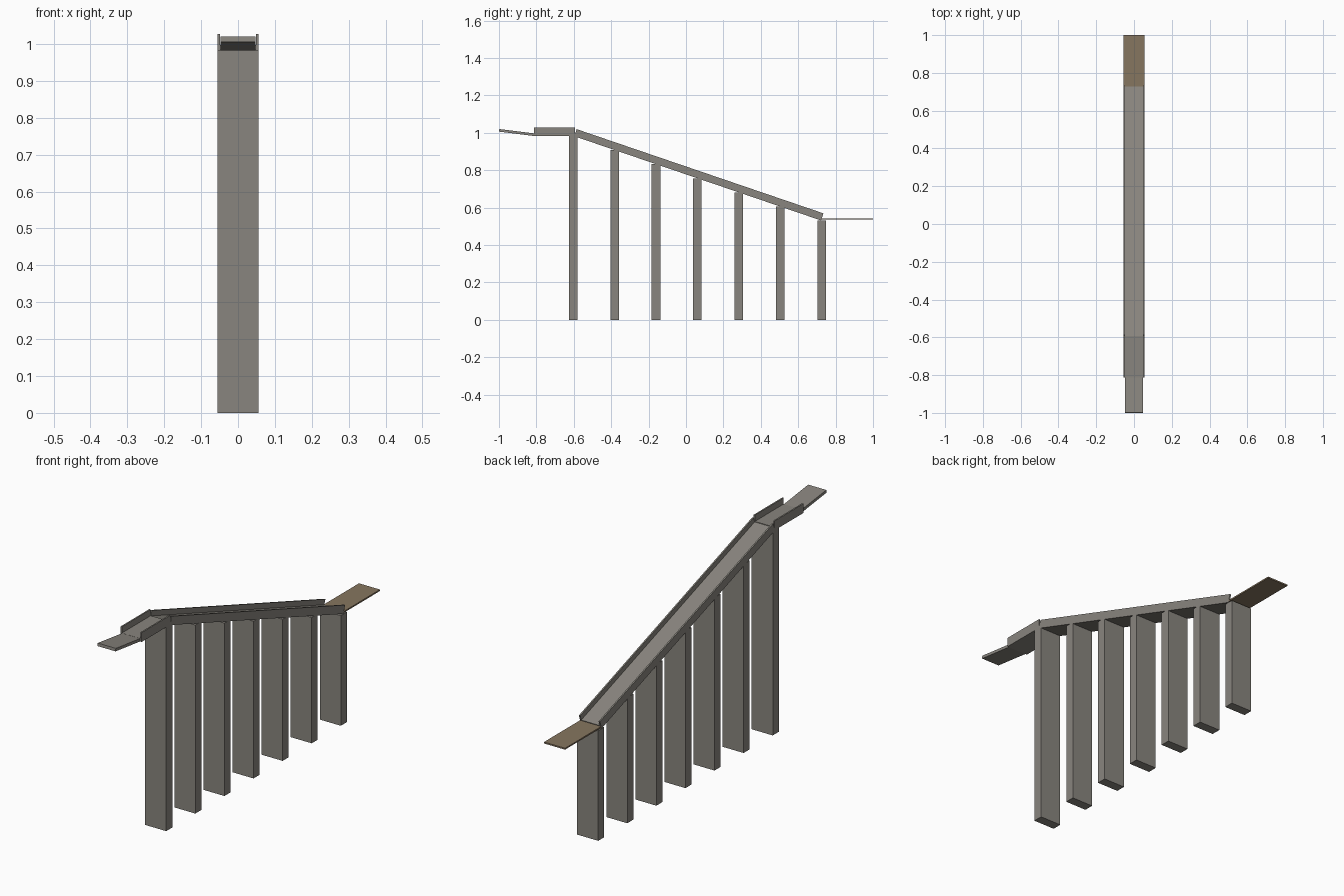
import bpy, math
from mathutils import Matrix, Vector

if "Cube" in bpy.data.objects:
    bpy.data.objects.remove(bpy.data.objects["Cube"])


def material(name, rgb):
    m = bpy.data.materials.new(name)
    m.diffuse_color = (*rgb, 1)
    m.use_nodes = True
    m.node_tree.nodes["Principled BSDF"].inputs["Base Color"].default_value = m.diffuse_color
    return m


stone = material("warm_grey_stone", (0.25, 0.235, 0.21))
wood = material("brown_wood", (0.24, 0.18, 0.115))


def prism(name, profile, x0, x1, mat):
    """Extrude a closed (y, z) side profile from x0 to x1."""
    n = len(profile)
    verts = [(x, y, z) for x in (x0, x1) for y, z in profile]
    faces = [tuple(reversed(range(n))), tuple(range(n, 2 * n))]
    faces += [(i, (i + 1) % n, (i + 1) % n + n, i + n) for i in range(n)]
    me = bpy.data.meshes.new(name)
    me.from_pydata(verts, [], faces)
    me.materials.append(mat)
    ob = bpy.data.objects.new(name, me)
    bpy.context.collection.objects.link(ob)
    return ob


def slab(name, start, end, low, high, x0, x1, mat):
    """Bar along a (y, z) line, spanning low..high measured square to it."""
    a, b = Vector(start), Vector(end)
    d = (b - a).normalized()
    up = Vector((-d.y, d.x))
    pts = [a + up * low, b + up * low, b + up * high, a + up * high]
    return prism(name, pts, x0, x1, mat)


HALF, INNER = 0.056, 0.049
ramp_a, ramp_b = (-0.597, 0.981), (0.722, 0.531)
flat_a, flat_b = (-0.813, 0.982), (-0.594, 0.982)

# Sloping ramp and level platform, each a deck with two side rails
for part, a, b, top in (("ramp", ramp_a, ramp_b, 0.040), ("platform", flat_a, flat_b, 0.045)):
    slab(part + "_deck", a, b, 0, 0.015, -INNER, INNER, stone)
    for side, x0, x1 in (("left", -HALF, -INNER), ("right", INNER, HALF)):
        slab(f"{part}_{side}_rail", a, b, 0, top, x0, x1, stone)

# Raised entry flap at the front
slab("entry_flap", (-1.0, 1.006), (-0.81, 0.982), 0, 0.014, -0.048, 0.048, stone)

# Thin wooden landing at the low end
prism("wooden_landing", [(0.722, 0.535), (1.0, 0.535), (1.0, 0.542), (0.722, 0.542)], -HALF, HALF, wood)

# Row of supporting piers stepping down under the ramp
COUNT = 7
for i in range(COUNT):
    t = i / (COUNT - 1)
    y, top = -0.603 + 1.328 * t, 0.983 - 0.453 * t
    prism(f"pier_{i + 1}", [(y - 0.023, 0), (y + 0.023, 0), (y + 0.023, top), (y - 0.023, top)],
          -HALF, HALF, stone)
